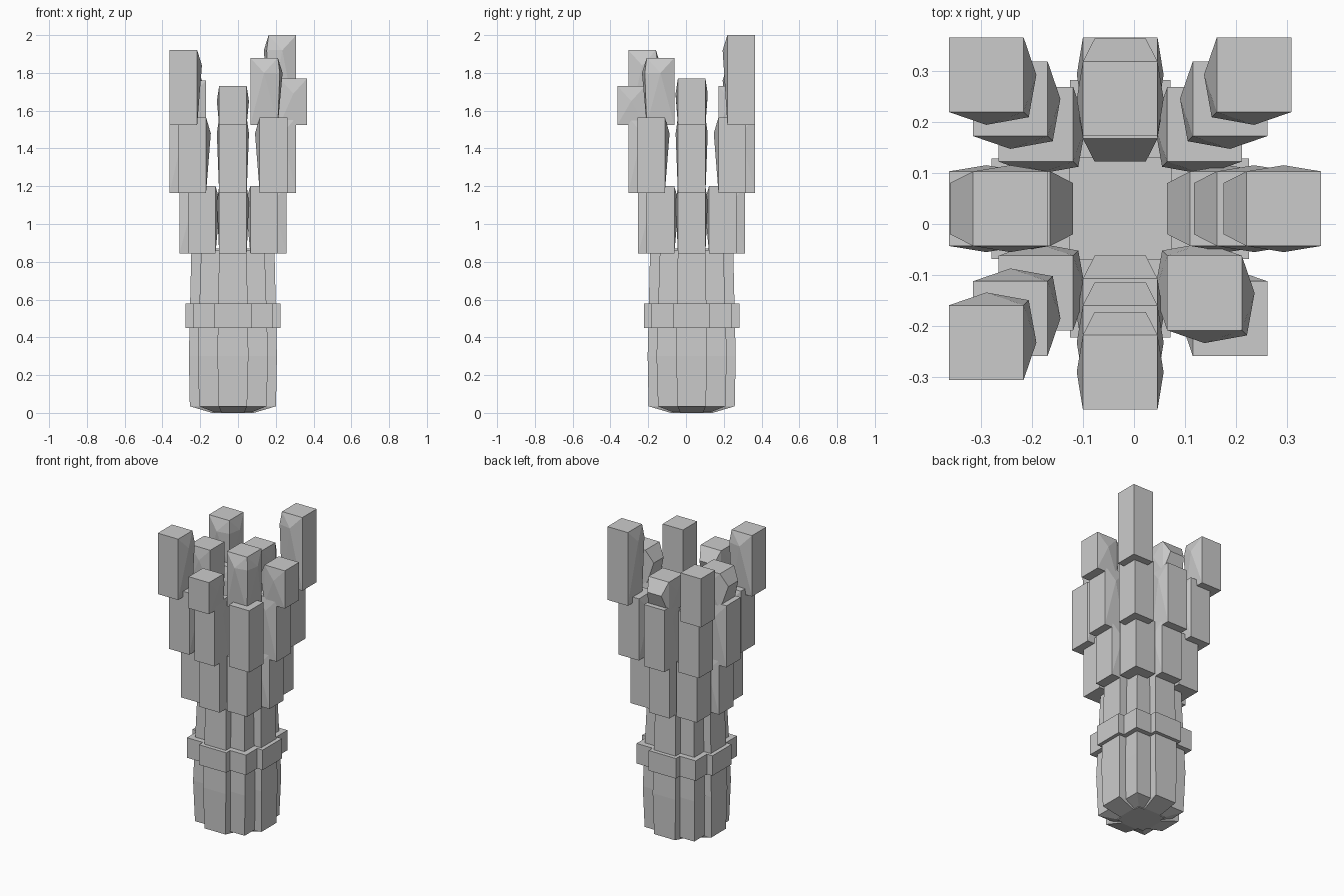
import bpy, bmesh
from mathutils import Vector

if "Cube" in bpy.data.objects:
    bpy.data.objects.remove(bpy.data.objects["Cube"])

CX, CY = -0.027, 0.03          # axis of the bundle
H = 0.073                      # half width of a block


def hull(name, pts):
    """Convex flat-faced solid around a handful of points."""
    bm = bmesh.new()
    for p in pts:
        bm.verts.new((p[0] + CX, p[1] + CY, p[2]))
    res = bmesh.ops.convex_hull(bm, input=bm.verts[:])
    junk = {g for g in res["geom_interior"] + res["geom_unused"]
            if isinstance(g, bmesh.types.BMVert)}
    bmesh.ops.delete(bm, geom=list(junk), context='VERTS')
    bmesh.ops.dissolve_limit(bm, angle_limit=0.01, verts=bm.verts[:], edges=bm.edges[:])
    bmesh.ops.recalc_face_normals(bm, faces=bm.faces[:])
    me = bpy.data.meshes.new(name)
    bm.to_mesh(me)
    bm.free()
    ob = bpy.data.objects.new(name, me)
    bpy.context.collection.objects.link(ob)


def rect(x0, x1, y0, y1, z):
    return [(x, y, z) for x in (x0, x1) for y in (y0, y1)]


def placed(pts, dx, dy):
    """Move points from (outward, sideways) space to one of eight directions."""
    if dx and dy:
        return [(u * dx, v * dy, z) for u, v, z in pts]
    return [(u * dx - v * dy, u * dy + v * dx, z) for u, v, z in pts]


def block(name, dx, dy, off, z0, z1, flip):
    """Square block with a faceted bulge near its top, on the inner or outer side."""
    diag = dx and dy
    s = 1 if flip else -1
    zb = z1 - (0.08 if z0 > 1.5 else 0.085)
    c = off
    if diag:
        pts = rect(c - H, c + H, c - H, c + H, z0) + rect(c - H, c + H, c - H, c + H, z1)
        b = s * (H + 0.025)
        pts += [(c + b, c, zb), (c, c + b, zb), (c + s * (H + 0.01), c + s * (H + 0.01), zb)]
    else:
        pts = rect(c - H, c + H, -H, H, z0) + rect(c - H, c + H, -H, H, z1)
        pts += [(c, -H - 0.012, zb), (c, H + 0.012, zb)]
        b = s * (H + 0.045)
        pts += [(c + b, -0.05, zb), (c + b, 0.05, zb)]
    hull(name, placed(pts, dx, dy))


# direction: (top height, third tier turned inward)
stacks = {
    (1, 0): (1.77, False), (-1, 0): (1.76, True),
    (0, -1): (1.73, False), (0, 1): (1.73, True),
    (1, 1): (2.0, False), (-1, 1): (1.84, False),
    (1, -1): (1.88, True), (-1, -1): (1.92, False),
}

for (dx, dy), (top, flip) in stacks.items():
    diag = dx and dy
    # Handle column: narrow foot, widest low down, slight taper upward
    if diag:
        rings = [(0.0, 0.03, 0.09), (0.035, 0.03, 0.178), (0.3, 0.03, 0.186), (0.86, 0.03, 0.168)]
        pts = [p for z, a, b in rings for p in rect(a, b, a, b, z)]
        band = [p for z in (0.45, 0.58) for p in rect(0.04, 0.212, 0.04, 0.212, z)]
    else:
        rings = [(0.0, 0.11, 0.06), (0.035, 0.228, 0.075), (0.3, 0.233, 0.082), (0.86, 0.22, 0.073)]
        pts = [p for z, b, w in rings for p in rect(0, b, -w, w, z)]
        band = [p for z in (0.45, 0.58) for p in rect(0.03, 0.252, -0.098, 0.098, z)]
    hull("handle_column", placed(pts, dx, dy))
    # Collar band
    hull("collar_band", placed(band, dx, dy))
    # Flaring tiers of the crown
    o1, o2, o3, oin = (0.165, 0.215, 0.262, 0.165) if diag else (0.21, 0.262, 0.32, 0.215)
    block("lower_tier", dx, dy, o1, 0.845, 1.2, False)
    block("middle_tier", dx, dy, o2, 1.165, 1.565, False)
    block("upper_tier", dx, dy, oin if flip else o3, 1.525, top, flip)

# Core that closes the middle of the bundle
hull("core", rect(-0.1, 0.1, -0.1, 0.1, 0.0) + rect(-0.1, 0.1, -0.1, 0.1, 0.87))
